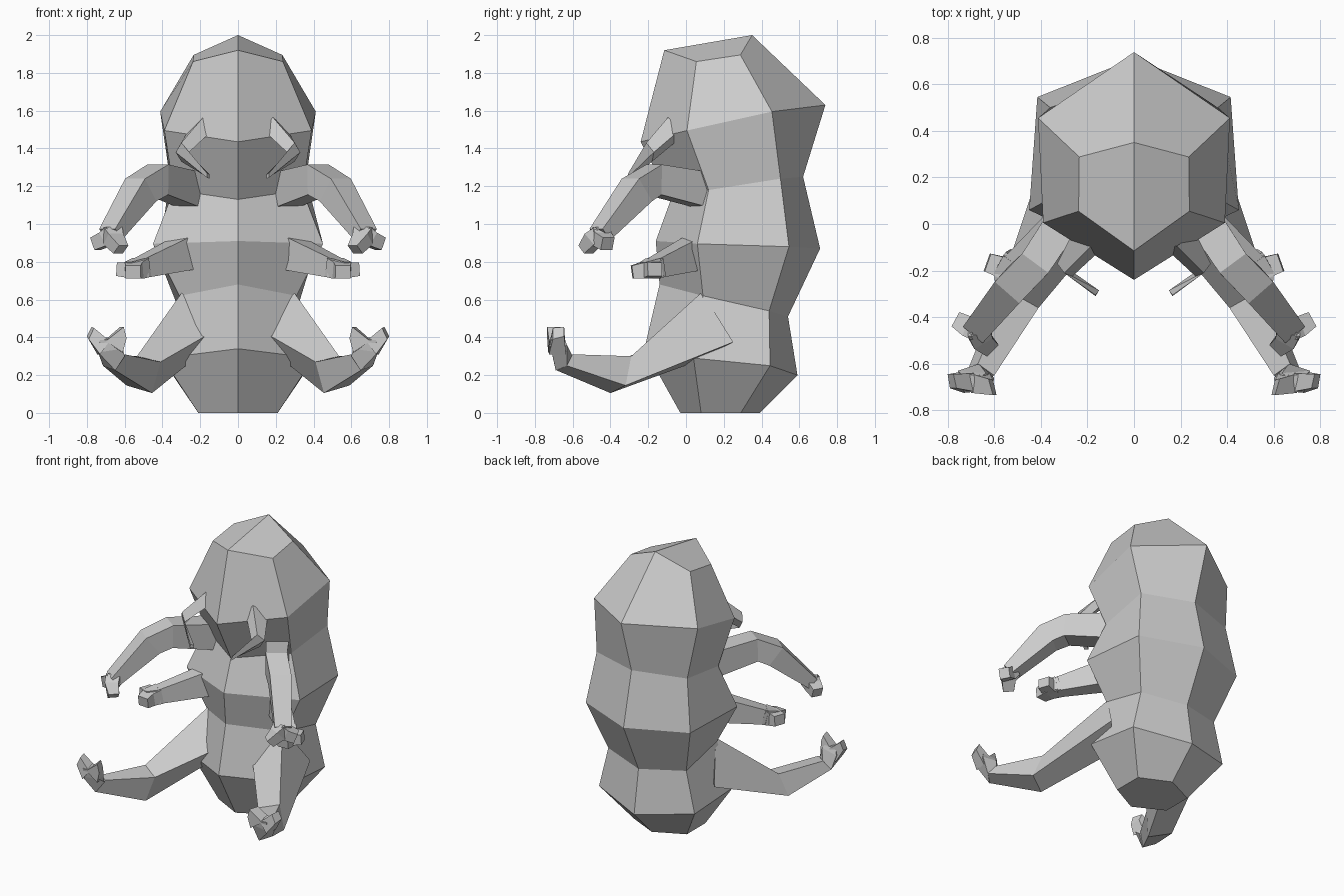
import bpy, bmesh
from mathutils import Vector

if "Cube" in bpy.data.objects:
    bpy.data.objects.remove(bpy.data.objects["Cube"], do_unlink=True)

grey = bpy.data.materials.new("pale grey")
grey.use_nodes = True
COL = (0.6, 0.6, 0.6, 1)
grey.diffuse_color = COL
grey.node_tree.nodes["Principled BSDF"].inputs["Base Color"].default_value = COL


def loft(name, rings, mirror=False, split_caps=False):
    """Skin a list of equal-sized rings with flat quads and close both ends."""
    bm = bmesh.new()
    vs = [[bm.verts.new(p) for p in r] for r in rings]
    n = len(rings[0])
    for a, b in zip(vs, vs[1:]):
        for i in range(n):
            j = (i + 1) % n
            bm.faces.new((a[i], a[j], b[j], b[i]))
    for r in (vs[0], vs[-1]):
        if split_caps:
            bm.faces.new(r[:4])
            bm.faces.new(r[3:] + r[:1])
        else:
            bm.faces.new(r)
    bmesh.ops.recalc_face_normals(bm, faces=bm.faces)
    me = bpy.data.meshes.new(name)
    bm.to_mesh(me)
    bm.free()
    me.materials.append(grey)
    ob = bpy.data.objects.new(name, me)
    bpy.context.collection.objects.link(ob)
    if mirror:
        ob.modifiers.new("Mirror", 'MIRROR').use_mirror_merge = False
    return ob


def limb(name, path):
    """Mirrored four-sided tube; path rows are x, y, z, width, height."""
    pts = [Vector(p[:3]) for p in path]
    rings = []
    for i, p in enumerate(path):
        t = (pts[min(i + 1, len(pts) - 1)] - pts[max(i - 1, 0)]).normalized()
        side = t.cross(Vector((0, 0, 1))).normalized()
        up = side.cross(t)
        w, h = side * p[3] / 2, up * p[4] / 2
        rings.append([pts[i] + w + h, pts[i] - w + h, pts[i] - w - h, pts[i] + w - h])
    return loft(name, rings, mirror=True)


# Segmented body: each ring is front (y, z), front side (x, y, z), back side (x, y, z), back (y, z)
profile = [
    ((-.03, 0), (.21, .08, 0), (.21, .29, 0), (.39, 0)),
    ((-.22, .34), (.40, .04, .29), (.38, .445, .25), (.59, .20)),
    ((-.14, .68), (.31, .09, .62), (.31, .44, .54), (.54, .51)),
    ((-.16, .91), (.45, .06, .895), (.415, .545, .88), (.71, .87)),
    ((-.08, 1.13), (.34, .12, 1.18), (.36, .50, 1.24), (.62, 1.25)),
    ((-.24, 1.435), (.39, .005, 1.495), (.412, .455, 1.595), (.738, 1.63)),
    ((-.115, 1.92), (.238, .055, 1.86), (.235, .288, 1.895), (.35, 2.0)),
]
rings = []
for f, s, b, k in profile:
    rings.append([(0, *f), s, b, (0, *k), (-b[0], *b[1:]), (-s[0], *s[1:])])
loft("body", rings, split_caps=True)

# Upper arms with two-fingered hands
limb("upper_arms", [(.22, .14, 1.17, .15, .19), (.425, -.17, 1.235, .14, .16),
                    (.515, -.26, 1.18, .14, .15), (.675, -.455, .945, .11, .08)])
limb("upper_hand_outer_fingers", [(.665, -.45, .955, .10, .08), (.70, -.445, .92, .09, .08),
                                  (.755, -.415, .895, .07, .07)])
limb("upper_hand_inner_fingers", [(.665, -.45, .955, .10, .08), (.66, -.49, .92, .09, .08),
                                  (.62, -.53, .865, .07, .06)])

# Middle arms with two-fingered hands
limb("middle_arms", [(.27, .06, .85, .13, .18), (.52, -.17, .765, .09, .10)])
limb("middle_hand_outer_fingers", [(.51, -.16, .77, .11, .10), (.56, -.19, .755, .10, .09),
                                   (.63, -.165, .76, .08, .07)])
limb("middle_hand_inner_fingers", [(.51, -.16, .77, .11, .10), (.55, -.215, .755, .10, .09),
                                   (.555, -.285, .745, .08, .07)])

# Legs: each ring is inner top, outer top, outer bottom, inner bottom
loft("legs", [
    [(.15, -.05, .42), (.295, .085, .64), (.40, .25, .375), (.25, .05, .27)],
    [(.41, -.36, .27), (.535, -.29, .30), (.59, -.32, .145), (.455, -.40, .105)],
    [(.60, -.65, .31), (.67, -.60, .31), (.715, -.63, .25), (.65, -.685, .225)],
], mirror=True)

# Upturned feet with two toes
loft("feet", [
    [(.60, -.66, .30), (.665, -.60, .30), (.715, -.63, .25), (.65, -.69, .225)],
    [(.61, -.715, .34), (.635, -.64, .38), (.755, -.63, .36), (.74, -.71, .32)],
    [(.64, -.725, .39), (.65, -.65, .40), (.74, -.645, .40), (.73, -.72, .385)],
], mirror=True)
loft("outer_toes", [
    [(.68, -.72, .38), (.68, -.64, .38), (.745, -.635, .31), (.73, -.725, .31)],
    [(.762, -.705, .45), (.775, -.645, .455), (.80, -.645, .405), (.79, -.705, .39)],
], mirror=True)
loft("inner_toes", [
    [(.61, -.73, .32), (.62, -.64, .32), (.71, -.64, .38), (.70, -.725, .38)],
    [(.59, -.735, .395), (.605, -.67, .41), (.625, -.665, .455), (.605, -.735, .455)],
], mirror=True)

# Hooked mandibles: each ring is top, outer, bottom, inner
loft("mandibles", [
    [(.185, -.095, 1.565), (.26, -.03, 1.50), (.24, -.06, 1.43), (.13, -.10, 1.50)],
    [(.30, -.21, 1.43), (.33, -.17, 1.38), (.30, -.18, 1.33), (.265, -.225, 1.375)],
    [(.165, -.305, 1.27), (.165, -.31, 1.245), (.15, -.285, 1.24), (.15, -.285, 1.262)],
], mirror=True)
